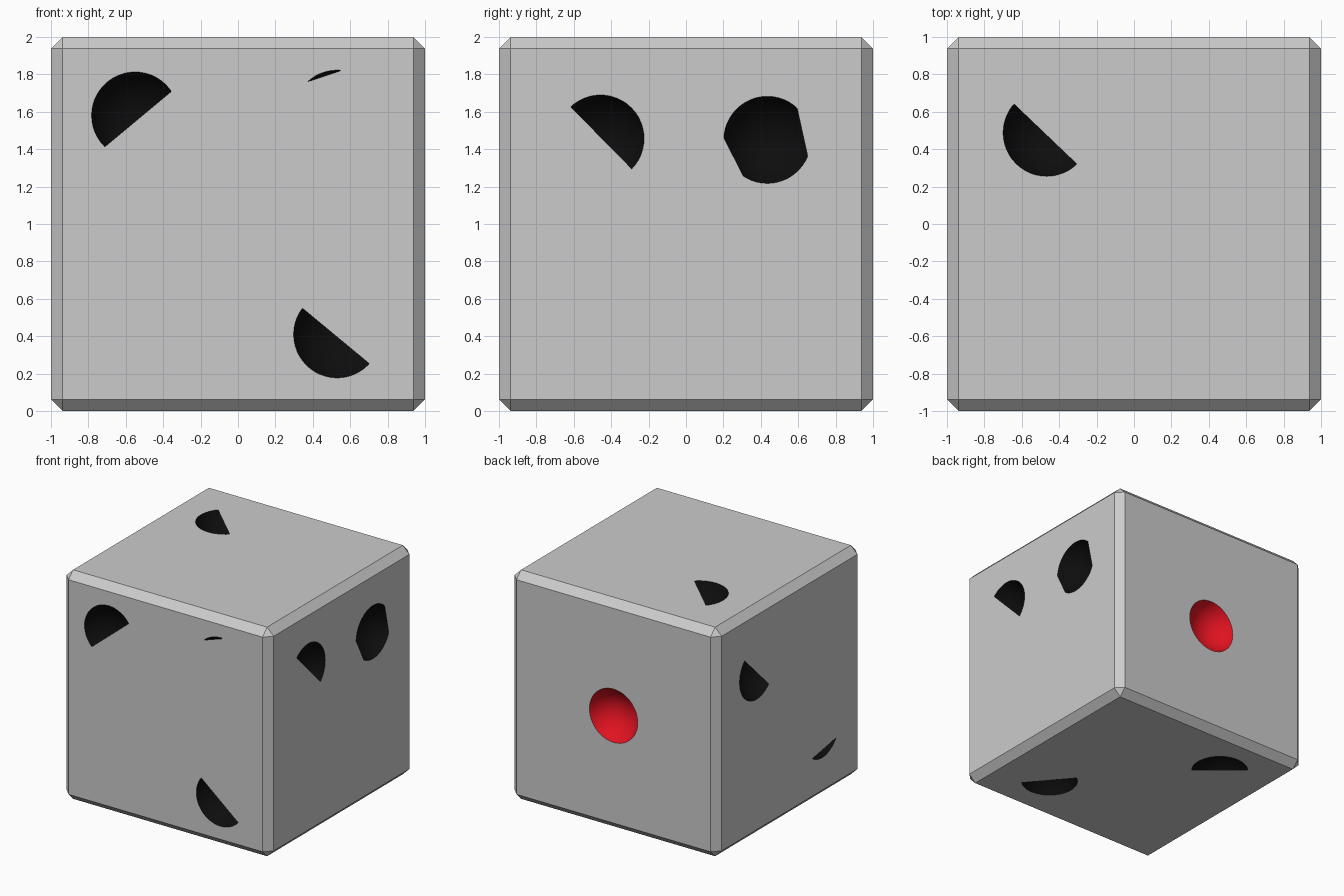
import bpy, bmesh, math
from mathutils import Vector

if "Cube" in bpy.data.objects:
    bpy.data.objects.remove(bpy.data.objects["Cube"])

R, DEPTH, SEG, RINGS, CHAMFER = 0.233, 0.16, 48, 8, 0.063
X, Y, Z = Vector((1, 0, 0)), Vector((0, 1, 0)), Vector((0, 0, 1))
MID = Z.copy()


def material(name, rgb):
    m = bpy.data.materials.new(name)
    m.diffuse_color = (*rgb, 1)
    m.use_nodes = True
    m.node_tree.nodes["Principled BSDF"].inputs["Base Color"].default_value = m.diffuse_color
    return m


BLACK = material("black", (0.004, 0.004, 0.004))
RED = material("red", (0.75, 0.006, 0.015))

# Each side: u axis, v axis, outward normal, pip colour, and pips as
# (centre, chords); only the part left of every chord is open,
# chords None means the pip is covered by the face.
SIDES = {
    "front": (X, Z, -Y, BLACK, [
        ((-.55, .58), [((-.715, .41), (-.355, .71))]),
        ((.53, -.59), [((.70, -.745), (.35, -.455))]),
        ((.53, .59), [((.40, .77), (.565, .825))]),
        ((-.54, 0), None), ((.54, 0), None), ((-.54, -.59), None)]),
    "back": (-X, Z, Y, RED, [((0, 0), [])]),
    "right": (Y, Z, X, BLACK, [
        ((-.457, .457), [((-.62, .63), (-.29, .295))]),
        ((.435, .45), [((.65, .365), (.595, .615)), ((.205, .455), (.305, .26))]),
        ((0, 0), None), ((-.45, -.45), None), ((.45, -.45), None)]),
    "left": (Y, Z, -X, BLACK, [
        ((.455, .435), [((.604, .586), (.285, .271))]),
        ((-.45, -.42), [((-.32, -.61), (-.60, -.56))])]),
    "top": (X, Y, Z, BLACK, [
        ((-.467, .488), [((-.305, .32), (-.64, .64))]),
        ((0, 0), None), ((.467, -.488), None)]),
    "bottom": (X, Y, -Z, BLACK, [
        ((.485, -.515), [((.66, -.70), (.35, -.335))]),
        ((-.485, .53), [((-.677, .698), (-.313, .393))]),
        ((.485, .515), None), ((-.485, -.515), None)]),
}


def circle(c, r):
    return [(c[0] + r * math.cos(i * math.tau / SEG), c[1] + r * math.sin(i * math.tau / SEG))
            for i in range(SEG)]


def clip(poly, p, q):
    """Keep the part of a convex outline left of the line p-q."""
    side = lambda a: (q[0] - p[0]) * (a[1] - p[1]) - (q[1] - p[1]) * (a[0] - p[0])
    out = []
    for a, b in zip(poly, poly[1:] + poly[:1]):
        sa, sb = side(a), side(b)
        if sa >= 0:
            out.append(a)
        if sa * sb < 0:
            t = sa / (sa - sb)
            out.append((a[0] + t * (b[0] - a[0]), a[1] + t * (b[1] - a[1])))
    return out


def finish(bm, name, mat=None):
    me = bpy.data.meshes.new(name)
    bm.to_mesh(me)
    bm.free()
    if mat:
        me.materials.append(mat)
    ob = bpy.data.objects.new(name, me)
    bpy.context.collection.objects.link(ob)
    return ob


def loop_edges(bm, pts):
    vs = [bm.verts.new(p) for p in pts]
    return [bm.edges.new((a, b)) for a, b in zip(vs, vs[1:] + vs[:1])]


# Chamfered cube body, its six large faces replaced by plates with pip openings
body = bmesh.new()
bmesh.ops.create_cube(body, size=2)
bmesh.ops.translate(body, verts=body.verts, vec=MID)
bmesh.ops.bevel(body, geom=body.edges[:], offset=CHAMFER, segments=1, affect='EDGES')
bmesh.ops.delete(body, geom=[f for f in body.faces if f.calc_area() > 1], context='FACES_ONLY')

for side, (u, v, n, mat, pips) in SIDES.items():
    place = lambda p, d=0: MID + u * p[0] + v * p[1] + n * (1 - d)
    h = 1 - CHAMFER
    edges = loop_edges(body, [place(p) for p in ((-h, -h), (h, -h), (h, h), (-h, h))])
    for centre, chords in pips:
        if chords is None:
            continue
        outline = circle(centre, R)
        for p, q in chords:
            outline = clip(outline, p, q)
        edges += loop_edges(body, [place(p) for p in outline])
    filled = bmesh.ops.triangle_fill(body, use_beauty=True, edges=edges, normal=n)
    for f in filled["geom"]:
        if isinstance(f, bmesh.types.BMFace):
            f.normal_update()
            if f.normal.dot(n) < 0:
                f.normal_flip()

    # Spherical bowls under the openings
    bowls = bmesh.new()
    sphere_r = (R * R + DEPTH * DEPTH) / (2 * DEPTH)
    arc = math.asin(R / sphere_r)
    for centre, _ in pips:
        prev = None
        for k in range(RINGS):
            a = arc * (1 - k / RINGS)
            d = DEPTH - sphere_r * (1 - math.cos(a))
            ring = [bowls.verts.new(place(p, d)) for p in circle(centre, sphere_r * math.sin(a))]
            if prev:
                for i in range(SEG):
                    j = (i + 1) % SEG
                    bowls.faces.new((prev[i], prev[j], ring[j], ring[i]))
            prev = ring
        tip = bowls.verts.new(place(centre, DEPTH))
        for i in range(SEG):
            bowls.faces.new((prev[i], prev[(i + 1) % SEG], tip))
    for f in bowls.faces:
        f.normal_update()
        f.smooth = True
        if f.normal.dot(n) < 0:
            f.normal_flip()
    finish(bowls, side + "_pips", mat)

bmesh.ops.remove_doubles(body, verts=body.verts, dist=1e-5)
finish(body, "die_body")
